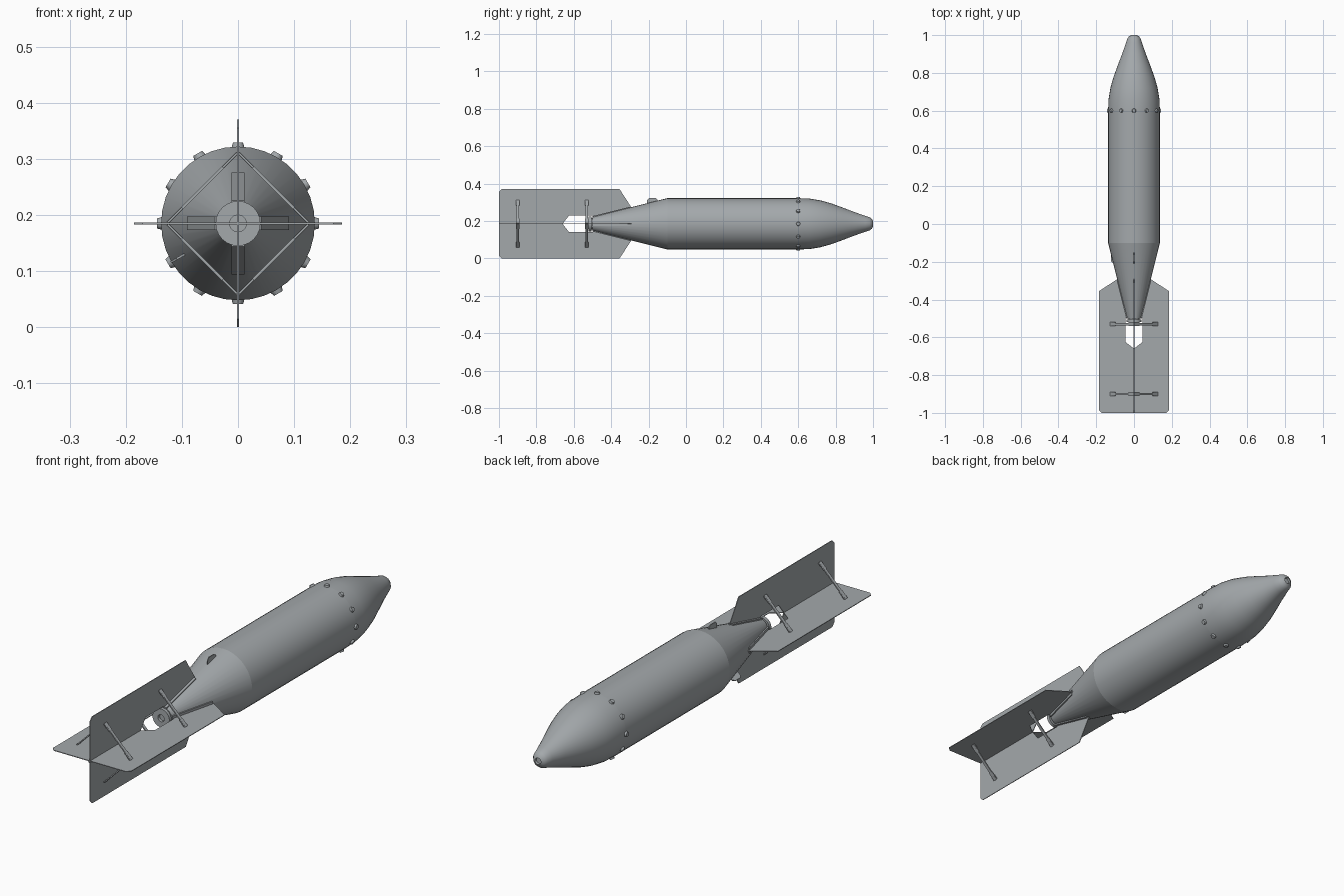
import bpy, bmesh, math
from mathutils import Matrix, Vector

AXIS = 0.185       # height of the long axis
QUARTER = math.pi / 2

cube = bpy.data.objects.get("Cube")
if cube:
    bpy.data.objects.remove(cube, do_unlink=True)

metal = bpy.data.materials.new("grey metal")
metal.use_nodes = True
grey = (0.37, 0.395, 0.41, 1)
metal.diffuse_color = grey
metal.node_tree.nodes["Principled BSDF"].inputs["Base Color"].default_value = grey


def finish(bm, name, angle=0.0, smooth=None):
    """Make an object, turned about the long axis."""
    bmesh.ops.recalc_face_normals(bm, faces=bm.faces)
    mesh = bpy.data.meshes.new(name)
    bm.to_mesh(mesh)
    bm.free()
    mesh.materials.append(metal)
    obj = bpy.data.objects.new(name, mesh)
    bpy.context.collection.objects.link(obj)
    mesh.transform(Matrix.Translation((0, 0, AXIS)) @ Matrix.Rotation(angle, 4, 'Y'))
    if smooth:
        bpy.ops.object.select_all(action='DESELECT')
        obj.select_set(True)
        bpy.context.view_layer.objects.active = obj
        bpy.ops.object.shade_smooth_by_angle(angle=math.radians(smooth))
    return obj


def lathe(name, profile, steps=36, smooth=13):
    """Spin (y, radius) points about the long axis."""
    bm = bmesh.new()
    verts = [bm.verts.new((0, y, r)) for y, r in profile]
    edges = [bm.edges.new(pair) for pair in zip(verts, verts[1:])]
    bmesh.ops.spin(bm, geom=verts + edges, axis=(0, 1, 0), cent=(0, 0, 0),
                   angle=math.tau, steps=steps)
    bmesh.ops.remove_doubles(bm, verts=bm.verts, dist=0.0002)
    return finish(bm, name, smooth=smooth)


def plate(name, outline, thickness, angle):
    """Flat plate from a (y, radius) outline, standing out from the axis."""
    bm = bmesh.new()
    face = bm.faces.new([bm.verts.new((-thickness / 2, y, r)) for y, r in outline])
    out = bmesh.ops.extrude_face_region(bm, geom=[face])
    moved = [v for v in out["geom"] if isinstance(v, bmesh.types.BMVert)]
    bmesh.ops.translate(bm, verts=moved, vec=(thickness, 0, 0))
    return finish(bm, name, angle)


def box(bm, centre, size, turn=Matrix.Identity(4)):
    scale = Matrix.Diagonal((*size, 1))
    bmesh.ops.create_cube(bm, size=1, matrix=Matrix.Translation(centre) @ turn @ scale)


# Casing: tail cone, straight body and rounded nose
lathe("tail_cone", [(-0.5, 0), (-0.5, 0.037), (-0.1, 0.137)])
lathe("body", [(-0.1, 0.137), (0.6, 0.137)])
lathe("nose", [(0.6, 0.137), (0.66, 0.135), (0.72, 0.125), (0.78, 0.108),
               (0.84, 0.086), (0.9, 0.063), (0.96, 0.042), (0.982, 0.035),
               (0.994, 0.026), (1.0, 0.014), (0.992, 0.012), (0.992, 0)], smooth=35)

# Tail hub with a central hole
lathe("tail_hub", [(-0.495, 0.03), (-0.506, 0.03), (-0.506, 0.04), (-0.52, 0.04),
                   (-0.52, 0.015), (-0.507, 0.015), (-0.507, 0)], 24, 30)

# Ring of bolts around the nose joint
for i in range(12):
    bm = bmesh.new()
    for radius, top, height in ((0.0125, 0.009, 0.144),):
        bmesh.ops.create_cone(bm, cap_ends=True, segments=12, radius1=radius,
                              radius2=top, depth=0.012,
                              matrix=Matrix.Translation((0, 0.6, height - 0.006)))
    finish(bm, "nose_bolt", i * math.tau / 12, 35)

# Four fins, their root flanges and the braces between them
fin = [(-1, 0), (-1, 0.17), (-0.985, 0.185), (-0.355, 0.185), (-0.29, 0.085),
       (-0.49, 0.034), (-0.5, 0.045), (-0.625, 0.045), (-0.66, 0)]
for i in range(4):
    turn = i * QUARTER
    plate("fin", fin, 0.003, turn)

    # Flange strip lying on the tail cone along the fin root
    strip = plate("fin_flange", [(-0.5, 0.034), (-0.5, 0.041), (-0.3, 0.091),
                                 (-0.3, 0.084)], 0.024, turn)

    # Flat diagonal braces with wider end tabs
    for y in (-0.53, -0.9):
        bm = bmesh.new()
        slope = Matrix.Rotation(math.pi / 4, 4, 'Y')
        along = slope @ Vector((1, 0, 0))
        middle = Vector((0.0635, y, 0.0635))
        box(bm, middle, (0.176, 0.013, 0.005), slope)
        for side in (-1, 1):
            box(bm, middle + along * side * 0.069, (0.036, 0.02, 0.004), slope)
        finish(bm, "fin_brace", turn)

# Two rounded lugs on the tail cone
lug = [(-0.208, 0.09), (-0.208, 0.126), (-0.198, 0.138), (-0.163, 0.138),
       (-0.152, 0.13), (-0.152, 0.1)]
for degrees in (0, 240):
    plate("lug", lug, 0.004, math.radians(degrees))
